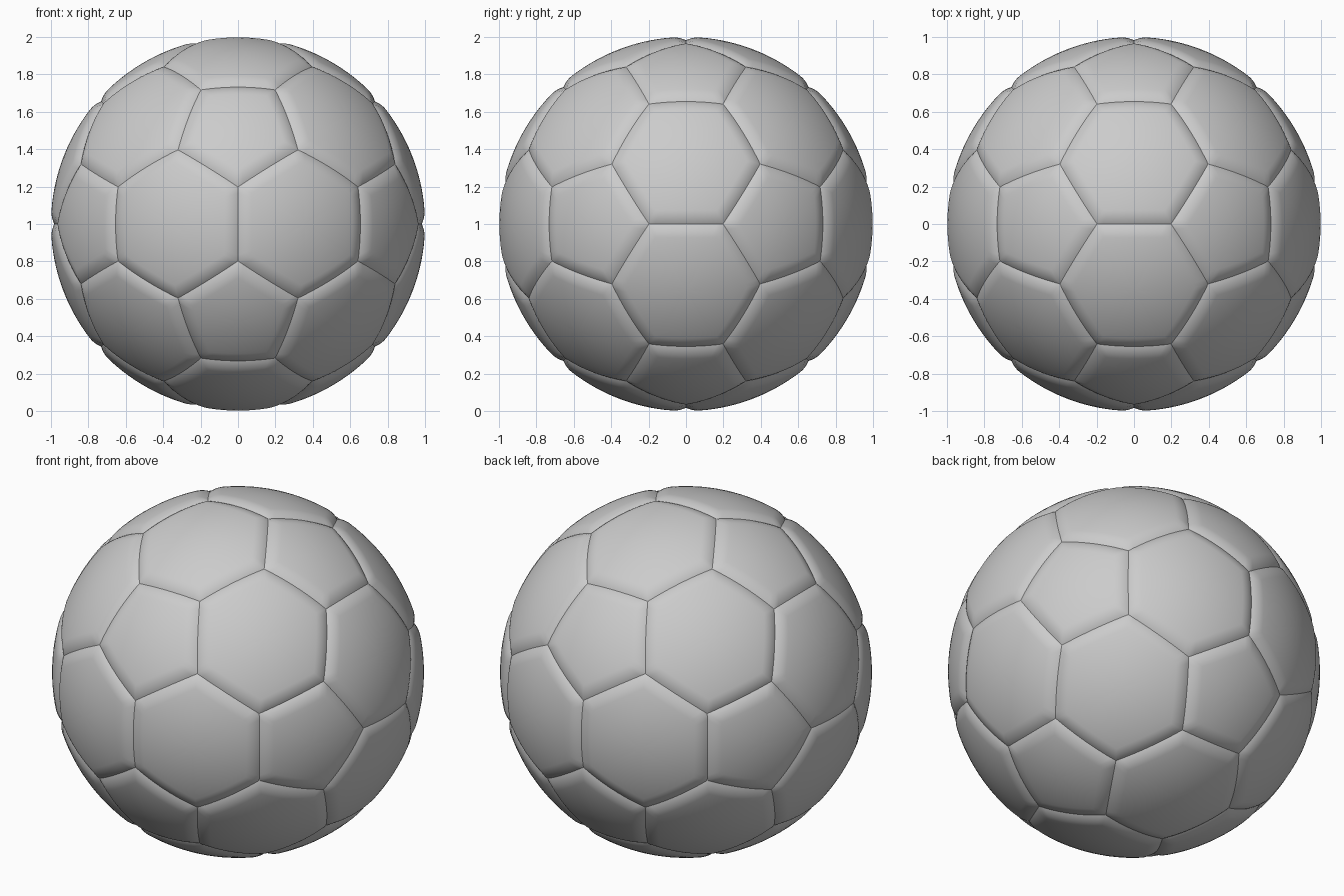
import bpy
import bmesh
import math
from mathutils import Vector

if "Cube" in bpy.data.objects:
    bpy.data.objects.remove(bpy.data.objects["Cube"])

PHI = (1 + math.sqrt(5)) / 2
SEAM_WIDTH = 0.075   # rounded border of each panel
SEAM_DEPTH = 0.018   # how far the seam sinks below the ball surface
SIDE_STEPS = 12
INSETS = [0, 0.006, 0.014, 0.024, 0.036, 0.05, 0.063, 0.075]
INNER_RINGS = 7


def make_material(name, value):
    mat = bpy.data.materials.new(name)
    mat.use_nodes = True
    colour = (value, value, value, 1)
    mat.diffuse_color = colour
    mat.node_tree.nodes["Principled BSDF"].inputs["Base Color"].default_value = colour
    return mat


def panel_cage():
    """Twelve pentagons and twenty hexagons: an icosahedron with cut corners."""
    tips = []
    for a in (-1, 1):
        for b in (-PHI, PHI):
            tips += [Vector((0, b, a)), Vector((a, 0, b)), Vector((b, a, 0))]
    cage = bmesh.new()
    for p in tips:
        for q in tips:
            if p != q and (p - q).length < 2.1:
                cage.verts.new(p.lerp(q, 1 / 3).normalized())
    bmesh.ops.convex_hull(cage, input=cage.verts[:])
    bmesh.ops.dissolve_limit(cage, angle_limit=0.05,
                             verts=cage.verts[:], edges=cage.edges[:])
    return cage


def on_ball(point, inset):
    """Push a flat panel point out to the ball, sinking it near the seam."""
    sink = max(0, 1 - inset / SEAM_WIDTH) ** 2
    return point.normalized() * (1 - SEAM_DEPTH * sink)


def add_panel(bm, corners):
    """Concentric rings from the seam to the panel centre."""
    count = len(corners)
    centre = sum(corners, Vector()) / count
    apothem = ((corners[0] + corners[1]) / 2 - centre).length
    rest = apothem - SEAM_WIDTH
    insets = INSETS + [SEAM_WIDTH + rest * k / INNER_RINGS
                       for k in range(1, INNER_RINGS)]
    rings = []
    for inset in insets:
        scale = 1 - inset / apothem
        ring = []
        for i in range(count):
            for j in range(SIDE_STEPS):
                edge = corners[i].lerp(corners[(i + 1) % count], j / SIDE_STEPS)
                ring.append(bm.verts.new(on_ball(centre.lerp(edge, scale), inset)))
        rings.append(ring)
    total = count * SIDE_STEPS
    for outer, inner in zip(rings, rings[1:]):
        for i in range(total):
            k = (i + 1) % total
            bm.faces.new((outer[i], outer[k], inner[k], inner[i]))
    hub = bm.verts.new(on_ball(centre, apothem))
    for i in range(total):
        bm.faces.new((rings[-1][i], rings[-1][(i + 1) % total], hub))


# Stitched ball of panels
cage = panel_cage()
bm = bmesh.new()
for face in cage.faces:
    add_panel(bm, [v.co.copy() for v in face.verts])
cage.free()
bmesh.ops.remove_doubles(bm, verts=bm.verts[:], dist=0.0005)
bmesh.ops.recalc_face_normals(bm, faces=bm.faces[:])
bmesh.ops.translate(bm, verts=bm.verts[:], vec=(0, 0, 1))

mesh = bpy.data.meshes.new("panelled_ball")
bm.to_mesh(mesh)
bm.free()
mesh.materials.append(make_material("light_grey", 0.6))
ball = bpy.data.objects.new("panelled_ball", mesh)
bpy.context.collection.objects.link(ball)

bpy.ops.object.select_all(action='DESELECT')
ball.select_set(True)
bpy.context.view_layer.objects.active = ball
bpy.ops.object.shade_smooth_by_angle(angle=math.radians(30))
